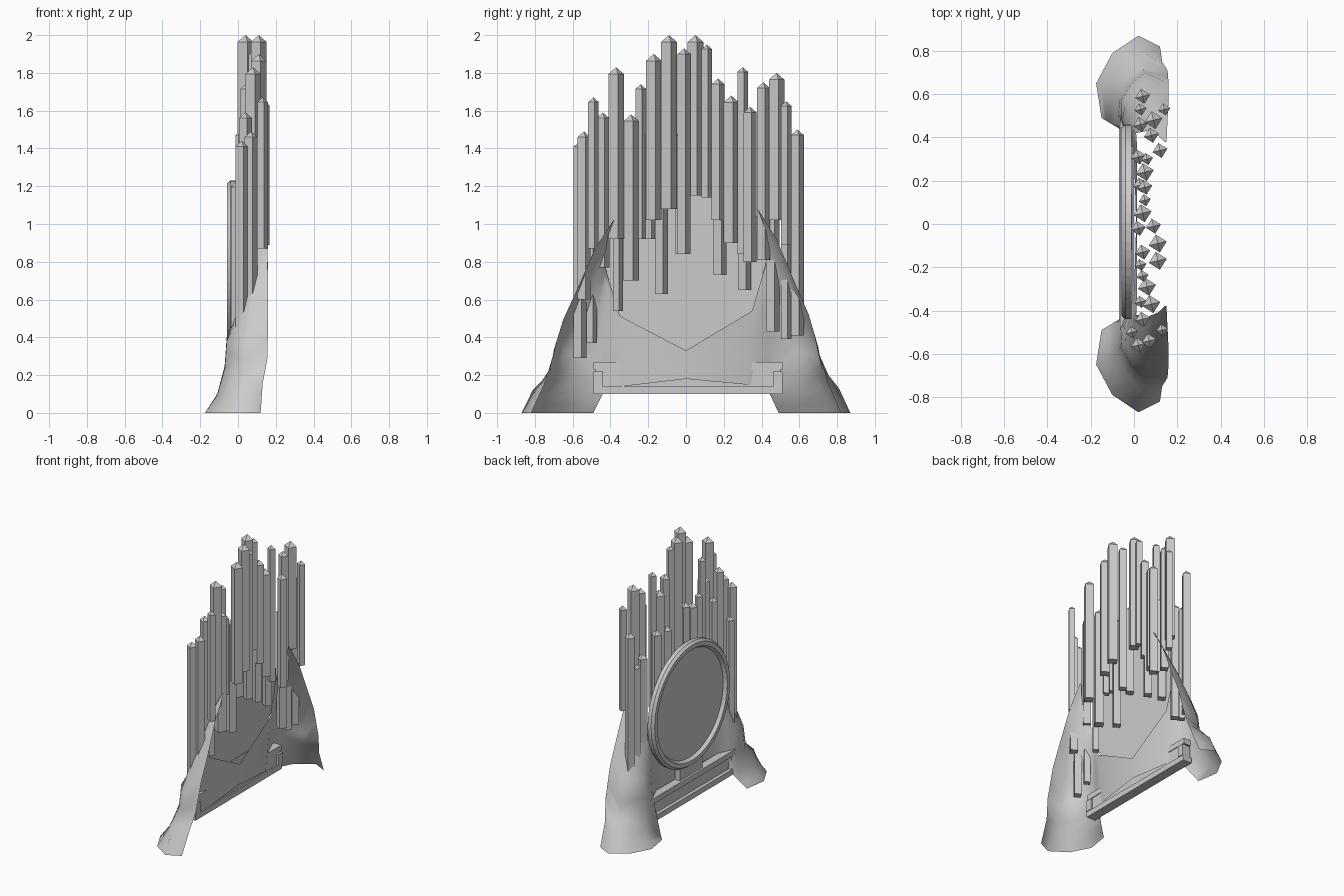
import bpy, bmesh, math
from mathutils import Matrix, Vector

cube = bpy.data.objects.get("Cube")
if cube:
    bpy.data.objects.remove(cube, do_unlink=True)

# Single stone colour
stone = bpy.data.materials.new("pale_grey_stone")
stone.use_nodes = True
colour = (0.6, 0.6, 0.6, 1)
stone.diffuse_color = colour
stone.node_tree.nodes["Principled BSDF"].inputs["Base Color"].default_value = colour


def add_object(name, bm, smooth=False):
    mesh = bpy.data.meshes.new(name)
    bm.to_mesh(mesh)
    bm.free()
    mesh.materials.append(stone)
    for poly in mesh.polygons:
        poly.use_smooth = smooth
    obj = bpy.data.objects.new(name, mesh)
    bpy.context.collection.objects.link(obj)
    return obj


def box(name, low, high):
    low, high = Vector(low), Vector(high)
    bm = bmesh.new()
    bmesh.ops.create_cube(bm, size=1)
    bmesh.ops.scale(bm, vec=high - low, verts=bm.verts)
    bmesh.ops.translate(bm, vec=(low + high) / 2, verts=bm.verts)
    return add_object(name, bm)


def pillar(name, x, y, bottom, top, width):
    """Square turned pillar with a low pyramid cap."""
    cap = width * 0.6
    bm = bmesh.new()
    bmesh.ops.create_cube(bm, size=1)
    bmesh.ops.scale(bm, vec=(width, width, top - cap - bottom), verts=bm.verts)
    bmesh.ops.rotate(bm, matrix=Matrix.Rotation(math.radians(-32), 3, "Z"), verts=bm.verts)
    bmesh.ops.translate(bm, vec=(x, y, (top - cap + bottom) / 2), verts=bm.verts)
    bm.faces.ensure_lookup_table()
    lid = max(bm.faces, key=lambda f: f.calc_center_median().z)
    tip = bmesh.ops.poke(bm, faces=[lid])["verts"][0]
    tip.co.z += cap
    return add_object(name, bm)


def lathe(name, profile, centre, steps=64):
    """Spin (radius, x) points about an axis along x."""
    bm = bmesh.new()
    rings = []
    for k in range(steps):
        a = math.tau * k / steps
        rings.append([bm.verts.new((x, r * math.cos(a), r * math.sin(a))) for r, x in profile])
    for k, ring in enumerate(rings):
        after = rings[(k + 1) % steps]
        for j in range(len(profile) - 1):
            bm.faces.new((ring[j], ring[j + 1], after[j + 1], after[j]))
    for end in (0, -1):
        bm.faces.new([ring[end] for ring in rings])
    bmesh.ops.recalc_face_normals(bm, faces=bm.faces)
    bmesh.ops.translate(bm, vec=centre, verts=bm.verts)
    return add_object(name, bm)


def sample(points, t):
    """Point at fraction t along a polyline, by index."""
    s = t * (len(points) - 1)
    i = min(int(s), len(points) - 2)
    return Vector(points[i]).lerp(Vector(points[i + 1]), s - i)


# Flowing base sheet: columns from the outer rear edge to the middle
outer_edge = [(.12, .82, 0), (.13, .75, .16), (.155, .71, .3), (.16, .65, .52),
              (.16, .58, .68), (.155, .48, .92), (.15, .38, 1.08)]
outer_side = [(.02, .87, 0), (.02, .81, .13), (.04, .72, .22), (.05, .7, .35),
              (.06, .63, .52), (.08, .56, .7), (.14, .38, 1.08)]
foot_front = [(-.1, .79, 0), (-.06, .72, .12), (-.02, .66, .25), (-.01, .65, .38),
              (.01, .6, .52), (.05, .53, .7), (.13, .39, 1.05)]
foot_corner = [(-.175, .65, 0), (-.11, .62, .1), (-.07, .58, .25), (-.06, .57, .4),
               (-.02, .53, .5), (.03, .49, .7), (.11, .41, 1)]
foot_inner = [(-.15, .49, 0), (-.1, .46, .07), (-.065, .48, .22), (-.055, .48, .4),
              (-.02, .46, .6), (.06, .43, .86)]
panel_side = [(-.05, .43, .13), (-.03, .43, .4), (.01, .42, .78)]
panel_mid = [(0, .32, .15), (.015, .35, .54)]
panel_centre = [(.01, 0, .18), (.015, 0, .33)]
half = [outer_edge, outer_side, foot_front, foot_corner, foot_inner, panel_side, panel_mid]
ROWS = 12


def column(points, side):
    rise = 1 if side > 0 else 0.95
    found = [sample(points, j / ROWS) for j in range(ROWS + 1)]
    return [(p.x, p.y * side, p.z * rise) for p in found]


columns = [column(c, -1) for c in half] + [column(panel_centre, 1)]
columns += [column(c, 1) for c in reversed(half)]
bm = bmesh.new()
grid = [[bm.verts.new(p) for p in col] for col in columns]
for a, b in zip(grid, grid[1:]):
    for j in range(ROWS):
        bm.faces.new((a[j], a[j + 1], b[j + 1], b[j]))
add_object("base_sheet", bm, smooth=True)

# Round mirror: raised rim and recessed panel facing -x
lathe("mirror_frame", [(.39, -.012), (.45, -.012), (.45, -.04), (.435, -.058),
                       (.405, -.058), (.39, -.035)], (0, .01, .78))

# Moulded rails under the mirror
box("lower_rail", (-.07, -.49, .1), (0, .51, .14))
box("rail_back", (-.045, -.48, .14), (-.01, .5, .24))
box("upper_rail", (-.065, -.49, .23), (-.005, .51, .27))
for side in (-1, 1):
    y = .01 + side * .475
    box("rail_end", (-.06, y - .025, .14), (.005, y + .025, .22))
box("mirror_support", (-.05, -.12, .27), (-.01, .14, .37))

# Pillars in hundredths: x, y, bottom, top, width
pillars = [
    (2, -56, 29, 144, 5), (7, -54, 60, 149, 5), (-1, -50, 37, 122, 4),
    (13, -49, 87, 167, 4), (4, -44, 77, 159, 5), (8, -37, 92, 183, 6),
    (3, -36, 54, 140, 4), (6, -29, 70, 158, 6), (4, -24, 92, 174, 4),
    (11, -17, 102, 190, 6), (3, -19, 92, 150, 4), (4, -13, 63, 145, 5),
    (11, -9, 108, 200, 6), (2, -2, 84, 150, 5), (9, -1, 84, 193, 5),
    (4, 5, 115, 200, 6), (5, 11, 114, 195, 4), (5, 17, 102, 177, 5),
    (3, 18, 73, 140, 5), (5, 24, 90, 168, 6), (6, 30, 84, 183, 4),
    (2, 31, 65, 142, 5), (12, 34, 80, 162, 5), (8, 41, 81, 175, 5),
    (9, 48, 102, 180, 6), (3, 46, 43, 130, 5), (14, 53, 89, 165, 4),
    (3, 53, 39, 125, 4), (4, 59, 41, 150, 5),
]
for row in pillars:
    pillar("pillar", *(v / 100 for v in row))
